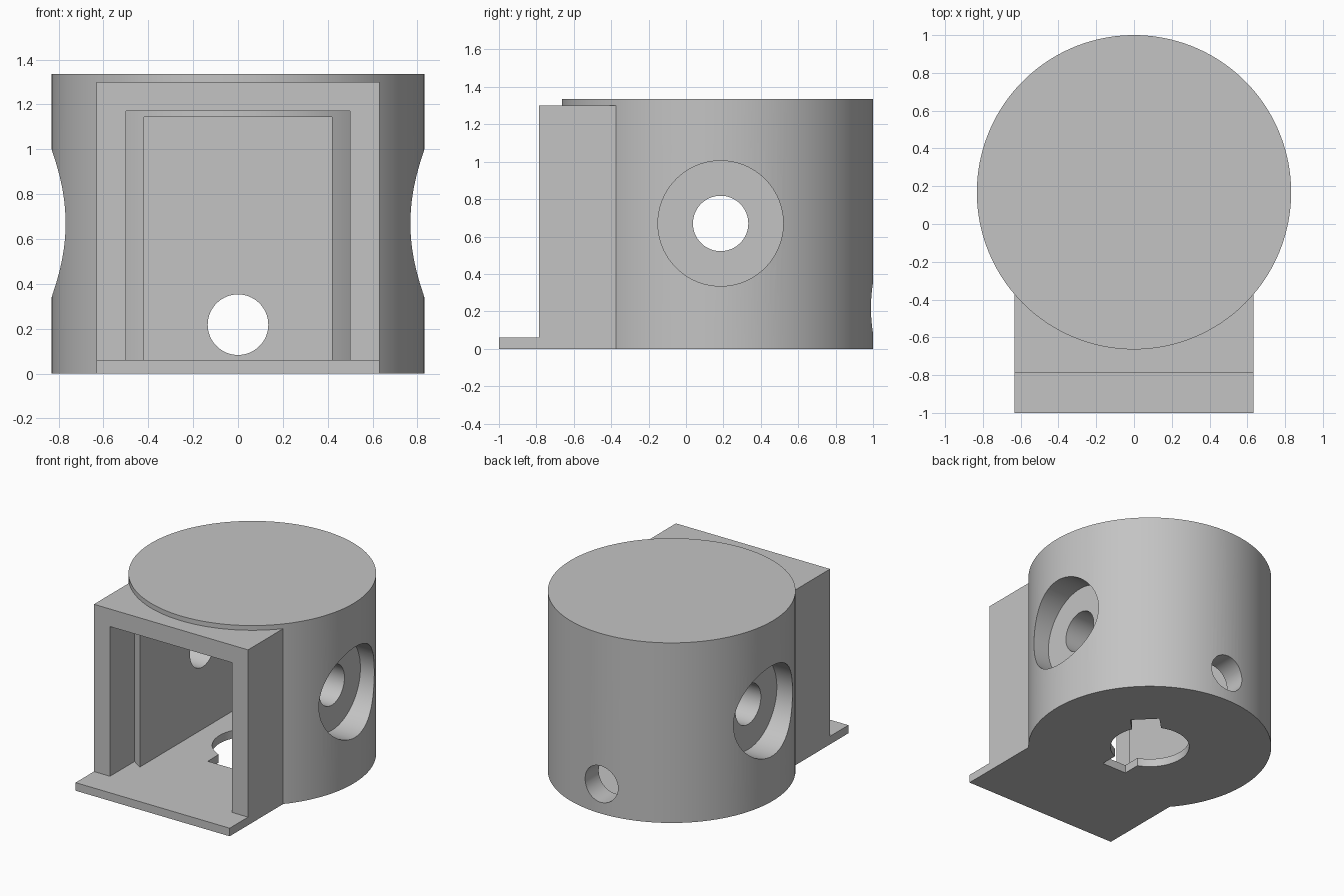
import bpy, math
from mathutils import Vector

old = bpy.data.objects.get("Cube")
if old:
    bpy.data.objects.remove(old, do_unlink=True)

CY = 0.168      # centre of the round body along y
R = 0.832       # body radius
FLOOR = 0.06    # floor thickness

grey = bpy.data.materials.new("plain_grey")
grey.use_nodes = True
colour = (0.55, 0.55, 0.55, 1)
grey.diffuse_color = colour
grey.node_tree.nodes["Principled BSDF"].inputs["Base Color"].default_value = colour


def box(name, x, y, z, turn=0):
    """Box from (min, max) pairs, optionally turned about z at the body centre."""
    bpy.ops.mesh.primitive_cube_add(size=1)
    ob = bpy.context.object
    ob.name = name
    for v in ob.data.vertices:
        v.co = Vector([a + (c + 0.5) * (b - a) for c, (a, b) in zip(v.co, (x, y, z))])
    if turn:
        ob.rotation_euler.z = turn
        ob.location.y = CY
    return ob


def rod(name, r, length, centre, axis="Z", sides=96):
    rot = {"X": (0, math.pi / 2, 0), "Y": (math.pi / 2, 0, 0), "Z": (0, 0, 0)}[axis]
    bpy.ops.mesh.primitive_cylinder_add(vertices=sides, radius=r, depth=length,
                                        location=centre, rotation=rot)
    bpy.context.object.name = name
    return bpy.context.object


def combine(target, tool, operation="DIFFERENCE"):
    """Apply a boolean and remove the tool."""
    tool.hide_render = True
    mod = target.modifiers.new("cut", "BOOLEAN")
    mod.operation, mod.solver, mod.object = operation, "EXACT", tool
    bpy.context.view_layer.objects.active = target
    bpy.ops.object.modifier_apply(modifier=mod.name)
    bpy.data.objects.remove(tool, do_unlink=True)


# Round body with its rectangular chamber
body = rod("housing", R, 1.335, (0, CY, 1.335 / 2), sides=160)
combine(body, box("chamber", (-0.42, 0.42), (-1.2, 0.83), (FLOOR, 1.145)))

# Square front frame and projecting floor plate
frame = box("front_frame", (-0.632, 0.632), (-0.785, -0.3), (0, 1.30))
combine(frame, box("opening", (-0.5, 0.5), (-1.2, 0.2), (FLOOR, 1.17)))
combine(frame, box("front_plate", (-0.632, 0.632), (-1, -0.3), (0, FLOOR)), "UNION")
combine(body, frame, "UNION")

# Counterbored side holes
for side in (-1, 1):
    combine(body, rod("counterbore", 0.335, 0.6, (side * 0.94, 0.185, 0.67), "X"))
    combine(body, rod("side_hole", 0.148, 0.6, (side * 0.6, 0.185, 0.67), "X"))

# Cable hole at the back
combine(body, rod("back_hole", 0.135, 0.6, (0, 0.95, 0.218), "Y"))

# Floor hole with two key slots
combine(body, rod("floor_hole", 0.27, 0.2, (0, CY, 0.02)))
for angle in (-90, 45):
    combine(body, box("key_slot", (0.1, 0.38), (-0.1, 0.1), (-0.1, 0.12), math.radians(angle)))

body.data.materials.clear()
body.data.materials.append(grey)
for p in body.data.polygons:
    p.material_index = 0
bpy.ops.object.select_all(action="DESELECT")
body.select_set(True)
bpy.context.view_layer.objects.active = body
bpy.ops.object.shade_smooth_by_angle(angle=math.radians(30))
